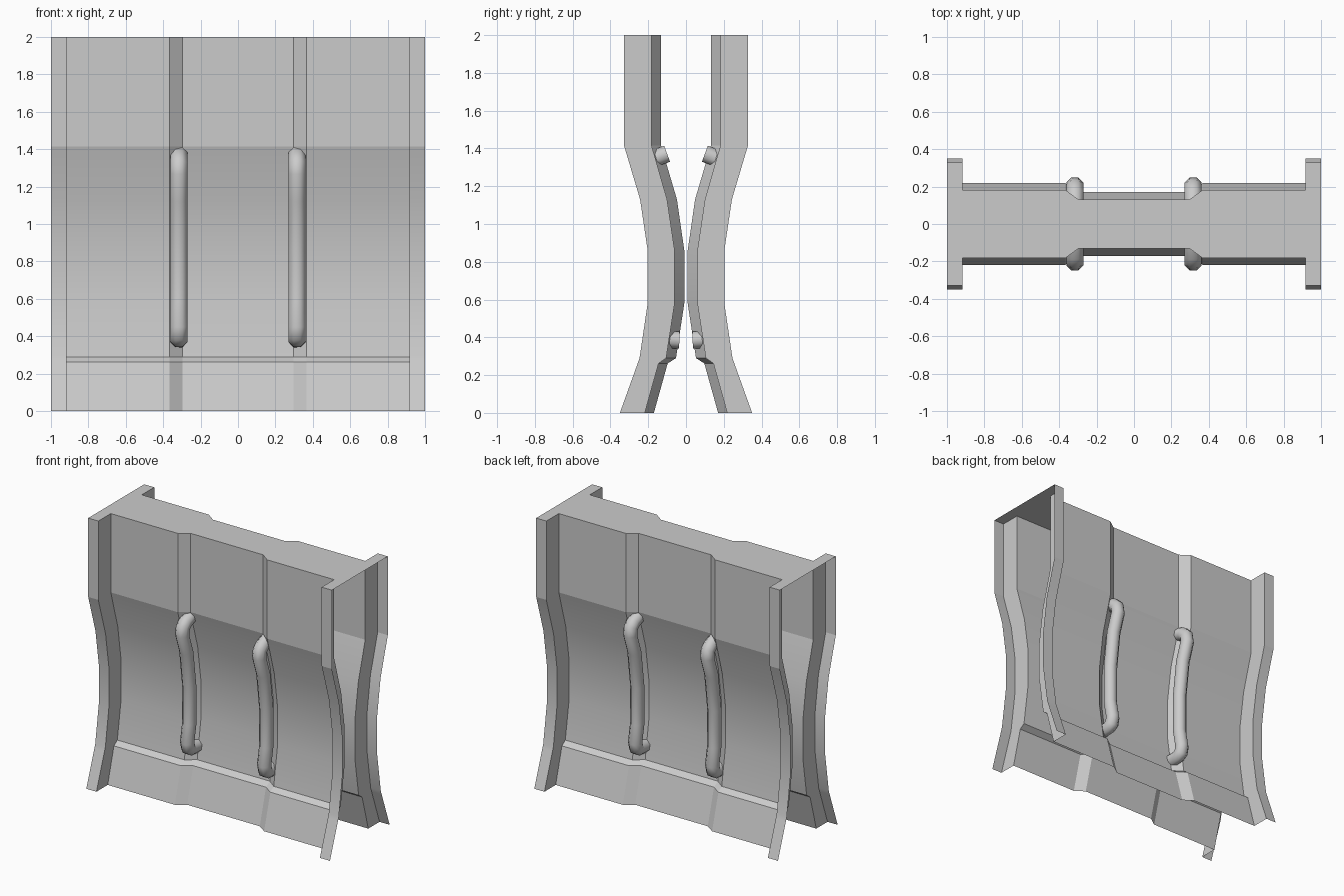
import bpy, bmesh, math
from mathutils import Vector

if "Cube" in bpy.data.objects:
    bpy.data.objects.remove(bpy.data.objects["Cube"])

# Side profiles as offsets from the mid plane, one per height
HEIGHTS = [2, 1.415, 1.13, .86, .58, .29, .262, 0]
FLANGE = [.328, .328, .243, .203, .203, .246, .256, .35]
SIDE = [.182, .182, .1, .06, .06, .105, .145, .218]
CENTRE = [.132, .132, .048, .009, .009, .053, .097, .17]
COLUMNS = [(-1, FLANGE), (-.917, FLANGE), (-.917, SIDE), (-.367, SIDE), (-.298, CENTRE)]
COLUMNS += [(-x, p) for x, p in reversed(COLUMNS)]


def finish(bm, name, angle):
    bmesh.ops.recalc_face_normals(bm, faces=bm.faces)
    mesh = bpy.data.meshes.new(name)
    bm.to_mesh(mesh)
    bm.free()
    ob = bpy.data.objects.new(name, mesh)
    bpy.context.collection.objects.link(ob)
    bpy.ops.object.select_all(action='DESELECT')
    ob.select_set(True)
    bpy.context.view_layer.objects.active = ob
    bpy.ops.object.shade_smooth_by_angle(angle=math.radians(angle))
    return ob


def panel_shell():
    bm = bmesh.new()
    tops = []
    for s in (-1, 1):
        grid = [[bm.verts.new((x, s * y, z)) for y, z in zip(prof, HEIGHTS)]
                for x, prof in COLUMNS]
        for a, b in zip(grid, grid[1:]):
            for i in range(len(HEIGHTS) - 1):
                bm.faces.new((a[i], b[i], b[i + 1], a[i + 1]))
        tops.append([col[0] for col in grid])
    # Closed top; ends and bottom stay open
    bm.faces.new(tops[0] + tops[1][::-1])
    return finish(bm, "wall_panel", 13)


def handle(name, x, side, radius=.049, sides=8):
    path = [(.10, 1.372), (.165, 1.348), (.195, 1.32), (.203, 1.27), (.155, 1.13),
            (.12, .86), (.12, .58), (.145, .45), (.135, .405), (.105, .388), (.035, .385)]
    pts = [Vector((0, y, z)) for y, z in path]
    bm = bmesh.new()
    rings = []
    for i, p in enumerate(pts):
        d_in = (p - pts[max(i - 1, 0)]).normalized()
        d_out = (pts[min(i + 1, len(pts) - 1)] - p).normalized()
        t = (d_in + d_out).normalized()
        n = Vector((0, -t.z, t.y))
        ring = []
        for k in range(sides):
            a = 2 * math.pi * (k + .5) / sides
            q = p + n * radius * math.sin(a)
            ring.append(bm.verts.new((x + radius * math.cos(a), side * q.y, q.z)))
        rings.append(ring)
    for a, b in zip(rings, rings[1:]):
        for k in range(sides):
            m = (k + 1) % sides
            bm.faces.new((a[k], a[m], b[m], b[k]))
    bm.faces.new(rings[0])
    bm.faces.new(rings[-1])
    return finish(bm, name, 50)


panel_shell()
# Two bar handles on each face
for side, face in ((-1, "front"), (1, "back")):
    for x, end in ((-.316, "left"), (.316, "right")):
        handle(f"handle_{face}_{end}", x, side)
